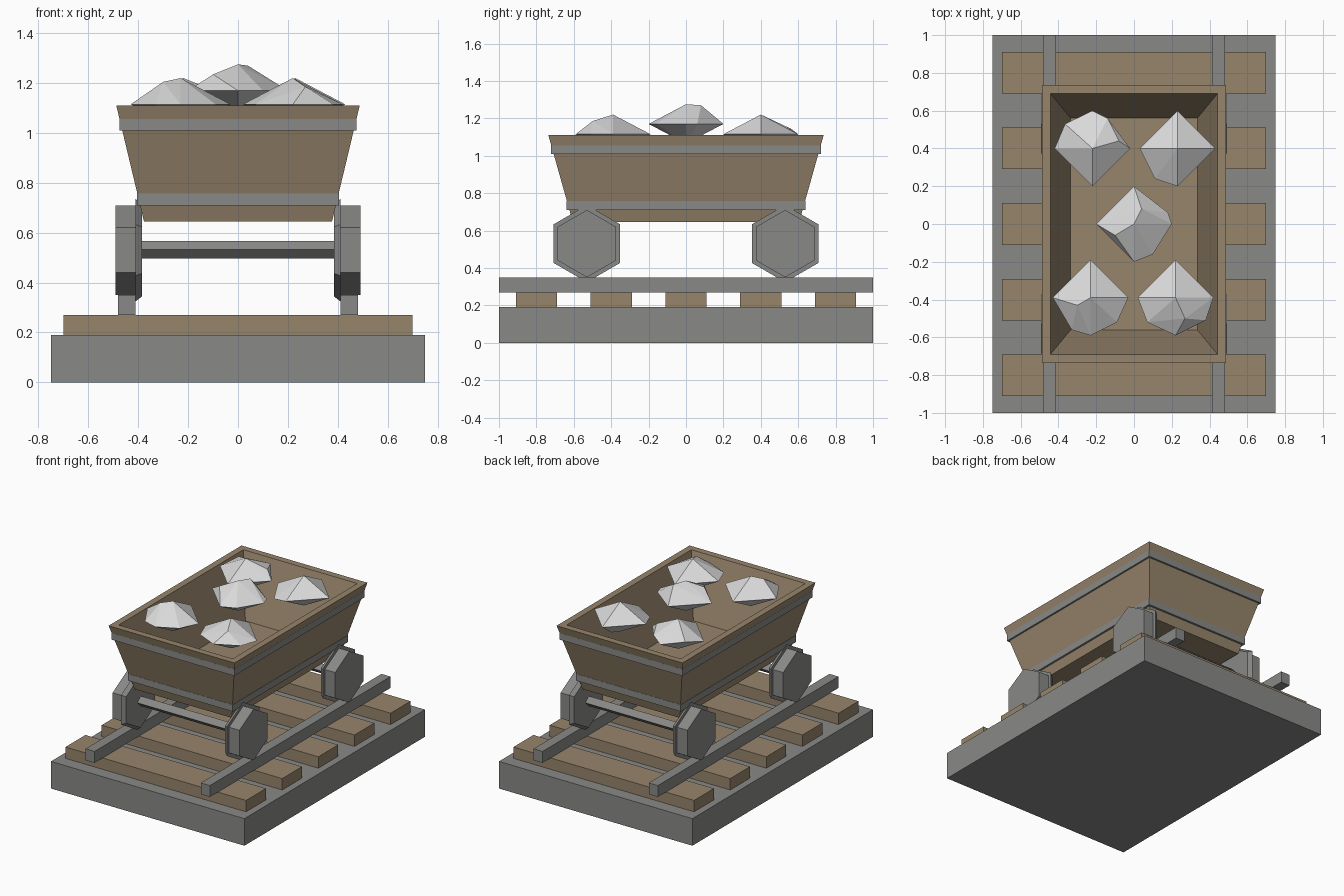
import bpy
import bmesh
from math import cos, sin, pi

cube = bpy.data.objects.get("Cube")
if cube:
    bpy.data.objects.remove(cube, do_unlink=True)


def material(name, r, g, b):
    mat = bpy.data.materials.new(name)
    mat.use_nodes = True
    mat.diffuse_color = (r, g, b, 1)
    shader = next(n for n in mat.node_tree.nodes if n.type == 'BSDF_PRINCIPLED')
    shader.inputs["Base Color"].default_value = (r, g, b, 1)
    return mat


stone_gray = material("stone gray", 0.25, 0.25, 0.245)
wood_brown = material("wood brown", 0.31, 0.235, 0.15)
ore_white = material("pale ore", 0.70, 0.70, 0.70)


def finish(name, bm, mat):
    bmesh.ops.recalc_face_normals(bm, faces=bm.faces)
    mesh = bpy.data.meshes.new(name)
    bm.to_mesh(mesh)
    bm.free()
    mesh.materials.append(mat)
    obj = bpy.data.objects.new(name, mesh)
    bpy.context.collection.objects.link(obj)
    return obj


def loft(name, rings, mat):
    """Skin a row of equal-sized closed rings and cap both ends."""
    bm = bmesh.new()
    loops = [[bm.verts.new(p) for p in ring] for ring in rings]
    for a, b in zip(loops, loops[1:]):
        for i in range(len(a)):
            j = (i + 1) % len(a)
            bm.faces.new((a[i], a[j], b[j], b[i]))
    bm.faces.new(loops[0])
    bm.faces.new(loops[-1])
    return finish(name, bm, mat)


def rect(x, y, z, cx=0, cy=0):
    return [(cx - x, cy - y, z), (cx + x, cy - y, z), (cx + x, cy + y, z), (cx - x, cy + y, z)]


def box(name, x, y, z0, z1, mat, cx=0, cy=0):
    return loft(name, [rect(x, y, z0, cx, cy), rect(x, y, z1, cx, cy)], mat)


def disc(x, r, sides, cy, cz):
    """Ring facing along x with a corner at the top."""
    return [(x, cy + r * sin(2 * pi * i / sides), cz + r * cos(2 * pi * i / sides))
            for i in range(sides)]


def band(name, x, y, z0, z1, inset):
    """Hollow rectangular strap whose inner edge is buried in the tub wall."""
    rings = [rect(x, y, z0), rect(x, y, z1), rect(x - inset, y - inset, z1),
             rect(x - inset, y - inset, z0), rect(x, y, z0)]
    bm = bmesh.new()
    for a, b in zip(rings, rings[1:]):
        for i in range(4):
            j = (i + 1) % 4
            bm.faces.new([bm.verts.new(p) for p in (a[i], a[j], b[j], b[i])])
    bmesh.ops.remove_doubles(bm, verts=bm.verts, dist=0.0001)
    return finish(name, bm, stone_gray)


# Ground slab, sleepers and rails
box("ground_slab", 0.75, 1.0, 0, 0.19, stone_gray)
for i in range(5):
    box(f"sleeper_{i + 1}", 0.70, 0.11, 0.19, 0.27, wood_brown, cy=0.4 * (i - 2))
for side, s in (("left", 1), ("right", -1)):
    box(f"{side}_rail", 0.035, 1.0, 0.27, 0.35, stone_gray, cx=0.447 * s)

# Flanged six-sided wheels and square axles
for end, y in (("front", -0.53), ("back", 0.53)):
    for side, s in (("left", 1), ("right", -1)):
        profile = ((0.384, 0.185), (0.412, 0.206), (0.412, 0.18), (0.492, 0.18))
        loft(f"{end}_{side}_wheel", [disc(s * x, r, 6, y, 0.53) for x, r in profile], stone_gray)
    loft(f"{end}_axle", [disc(x, 0.035, 4, y, 0.532) for x in (-0.39, 0.39)], stone_gray)

# Tapered open tub with metal straps
loft("tub", [rect(0.377, 0.605, 0.645), rect(0.488, 0.736, 1.11),
             rect(0.442, 0.69, 1.11), rect(0.335, 0.56, 0.69)], wood_brown)
band("upper_strap", 0.476, 0.721, 1.01, 1.056, 0.025)
band("lower_strap", 0.406, 0.638, 0.71, 0.757, 0.025)

# Ore lumps: eight-sided crystals with a few extra corners each
lumps = (
    (-0.22, 0.40, 1.115, ((-0.145, 0.13, 0.03), (0.08, 0.16, 0.03), (0.14, 0.04, 0.05))),
    (0.23, 0.40, 1.115, ((-0.12, -0.16, -0.03), (0.03, 0.05, -0.1))),
    (0.0, 0.0, 1.17, ((0.04, 0.08, 0.1), (0.18, 0.06, 0.0), (0.1, -0.16, 0.0), (-0.1, -0.06, 0.065))),
    (-0.23, -0.39, 1.115, ((-0.1, -0.17, 0.0), (0.14, -0.13, 0.0), (-0.07, -0.04, 0.09))),
    (0.22, -0.39, 1.115, ((0.16, -0.12, 0.0), (0.05, -0.11, 0.07), (-0.15, -0.13, 0.0))),
)
for n, (cx, cy, cz, bumps) in enumerate(lumps):
    tips = [(s * 0.2 * (a == 0), s * 0.2 * (a == 1), s * 0.105 * (a == 2))
            for a in range(3) for s in (-1, 1)]
    bm = bmesh.new()
    for x, y, z in tips + list(bumps):
        bm.verts.new((cx + x, cy + y, cz + z))
    bmesh.ops.convex_hull(bm, input=bm.verts)
    loose = [v for v in bm.verts if not v.link_faces]
    bmesh.ops.delete(bm, geom=loose, context='VERTS')
    finish(f"ore_lump_{n + 1}", bm, ore_white)
